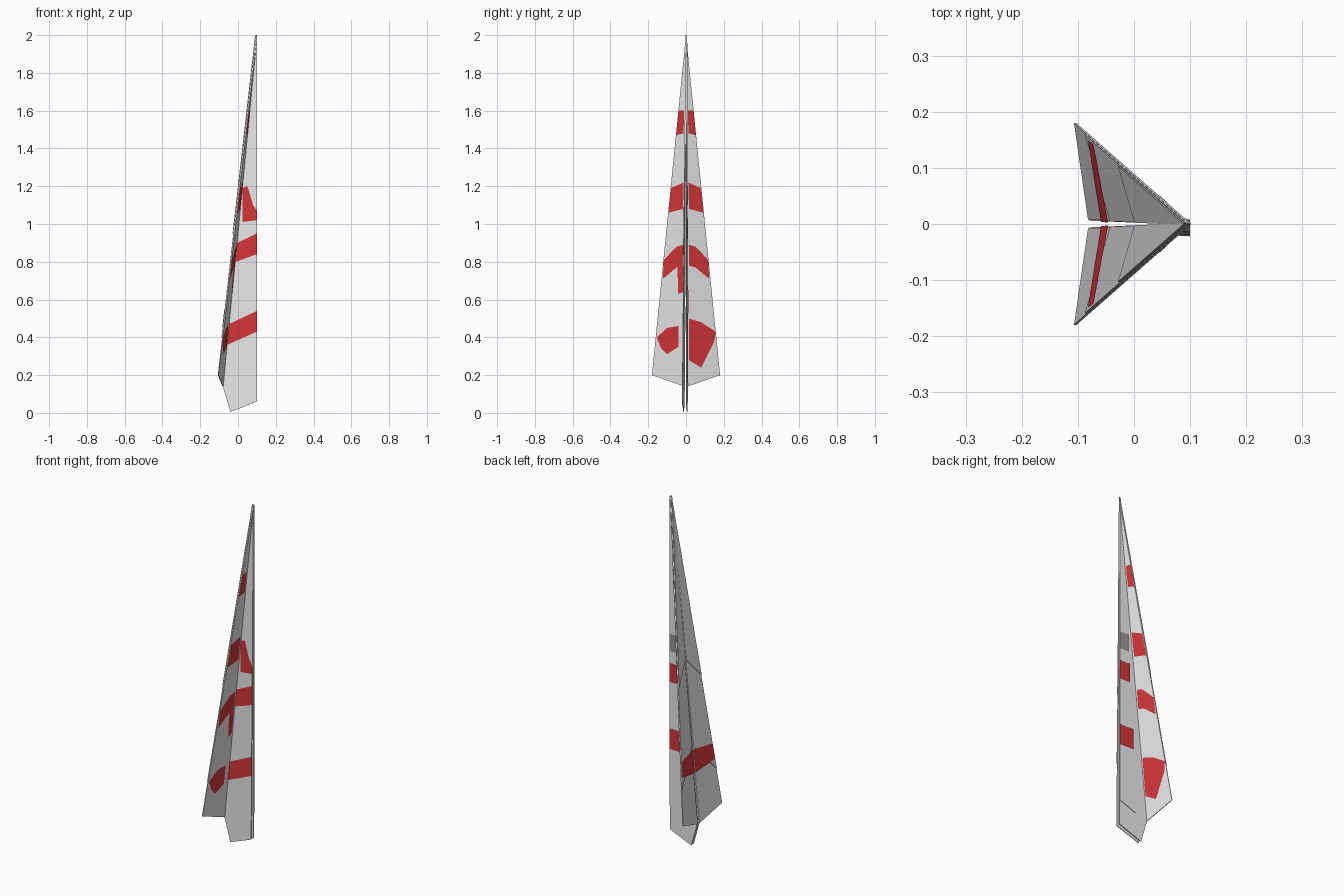
import bpy
from mathutils import Vector
from mathutils.geometry import intersect_line_plane

cube = bpy.data.objects.get("Cube")
if cube:
    bpy.data.objects.remove(cube, do_unlink=True)


def material(name, r, g, b):
    m = bpy.data.materials.new(name)
    m.use_nodes = True
    m.diffuse_color = (r, g, b, 1)
    node = m.node_tree.nodes["Principled BSDF"]
    node.inputs["Base Color"].default_value = (r, g, b, 1)
    node.inputs["Roughness"].default_value = 0.8
    return m


PAPER = material("white paper", 0.8, 0.8, 0.8)
RED = material("red paint", 0.66, 0.035, 0.04)
GREY = material("grey paint", 0.3, 0.3, 0.31)


def sheet(name, points, mat=PAPER, thickness=0.004):
    """One flat piece of paper, or a painted plate when it has no thickness."""
    mesh = bpy.data.meshes.new(name)
    mesh.from_pydata([tuple(p) for p in points], [], [range(len(points))])
    mesh.materials.append(mat)
    obj = bpy.data.objects.new(name, mesh)
    bpy.context.collection.objects.link(obj)
    if thickness:
        mod = obj.modifiers.new("paper thickness", "SOLIDIFY")
        mod.thickness = thickness
        mod.offset = 0
    return obj


def lay_on(plane, axis, points, facing, lift):
    """Drop 2D points along x or y onto the plane of three corners, then lift them."""
    a, b, c = plane
    normal = (b - a).cross(c - a).normalized()
    if normal[axis] * facing < 0:
        normal.negate()
    ray = Vector((1, 0, 0)) if axis == 0 else Vector((0, 1, 0))
    out = []
    for u, z in points:
        p = Vector((0, u, z)) if axis == 0 else Vector((u, 0, z))
        out.append(intersect_line_plane(p, p + ray, a, normal) + normal * lift)
    return out


nose = Vector((0.1, 0, 2))

# Paint under each wing: distance from the middle, height
upper_marks = [
    [(0.01, 1.6), (0.039, 1.6), (0.052, 1.47), (0.012, 1.48)],
    [(0.012, 1.22), (0.078, 1.19), (0.092, 1.06), (0.015, 1.08)],
    [(0.015, 0.89), (0.05, 0.88), (0.117, 0.81), (0.122, 0.71), (0.05, 0.77), (0.015, 0.78)],
]
left_marks = upper_marks + [
    [(0.015, 0.5), (0.08, 0.48), (0.156, 0.43), (0.15, 0.38), (0.08, 0.24), (0.015, 0.28)],
]
right_marks = upper_marks + [
    [(0.015, 0.78), (0.045, 0.77), (0.04, 0.63), (0.015, 0.64)],
    [(0.04, 0.46), (0.1, 0.45), (0.154, 0.4), (0.13, 0.34), (0.1, 0.31), (0.04, 0.35)],
]

# Wings with folded layers on top
for side, label, marks in ((1, "back", left_marks), (-1, "front", right_marks)):
    plane = (nose, Vector((-0.08, side * 0.008, 0.14)), Vector((-0.105, side * 0.18, 0.2)))
    sheet(label + "_wing", plane)

    def on_wing(points, facing, lift):
        return lay_on(plane, 0, [(side * y, z) for y, z in points], facing, lift)

    sheet(label + "_wing_long_fold",
          on_wing([(0, 2), (0.006, 0.58), (0.16, 0.4)], -1, 0.004), thickness=0.003)
    sheet(label + "_wing_short_fold",
          on_wing([(0, 2), (0.004, 1.07), (0.105, 0.95)], -1, 0.008), thickness=0.003)
    sheet(label + "_wing_top_band",
          on_wing([(0.004, 0.56), (0.143, 0.55), (0.15, 0.46), (0.005, 0.43)], -1, 0.0075),
          RED, 0)
    for i, mark in enumerate(marks):
        sheet(f"{label}_wing_mark_{i}", on_wing(mark, 1, 0.0035), RED, 0)

# Body panels hanging from the wing creases
keel_y = {"front": -0.02, "back": 0.002}
body_planes = {}
for side, label in ((1, "back"), (-1, "front")):
    keel = Vector((0.1, keel_y[label], 0.06))
    crease = Vector((-0.08, side * 0.008, 0.14))
    body_planes[label] = (nose, keel, crease)
    tail = lay_on(body_planes[label], 1, [(-0.04, 0.005)], side, 0)
    sheet(label + "_body_panel", [nose, keel, tail[0], crease])

# Shorter outer fold on the back of the body
sheet("back_body_fold",
      lay_on(body_planes["back"], 1, [(0.1, 2), (0.1, 0.2), (0.0, 0.16)], 1, 0.005),
      thickness=0.003)

# Paint on the body sides
front_marks = [
    [(0.023, 1.01), (0.023, 1.19), (0.05, 1.2), (0.08, 1.1), (0.1, 1.07), (0.1, 1.02)],
    [(-0.012, 0.8), (0.1, 0.84), (0.1, 0.95), (-0.004, 0.9)],
    [(-0.057, 0.36), (0.1, 0.43), (0.1, 0.54), (-0.048, 0.47)],
]
back_marks = [
    (RED, 0.035, 0.92, 1.03),
    (RED, 0.015, 0.53, 0.65),
    (GREY, 0.045, 1.1, 1.2),
]
for i, mark in enumerate(front_marks):
    sheet(f"front_body_mark_{i}", lay_on(body_planes["front"], 1, mark, -1, 0.0035), RED, 0)
for i, (mat, inner, low, high) in enumerate(back_marks):
    corners = [(inner, low), (0.1, low), (0.1, high), (inner, high)]
    sheet(f"back_body_mark_{i}", lay_on(body_planes["back"], 1, corners, 1, 0.008), mat, 0)
